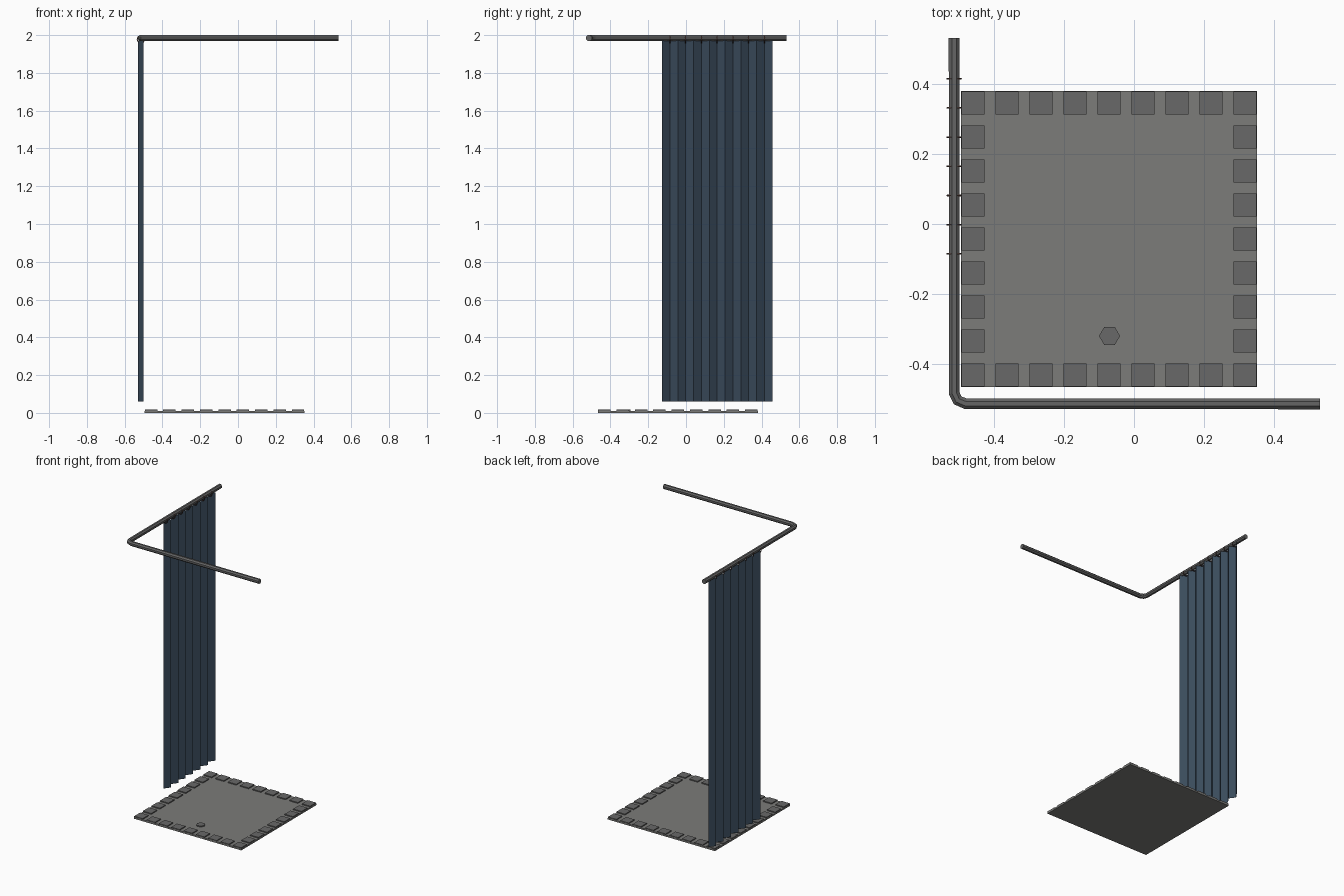
import bpy, bmesh, math
from mathutils import Matrix, Vector

if "Cube" in bpy.data.objects:
    bpy.data.objects.remove(bpy.data.objects["Cube"])


def material(name, rgb):
    m = bpy.data.materials.new(name)
    m.diffuse_color = (*rgb, 1)
    m.use_nodes = True
    m.node_tree.nodes["Principled BSDF"].inputs["Base Color"].default_value = m.diffuse_color
    return m


def finish(name, bm, mat):
    me = bpy.data.meshes.new(name)
    bm.to_mesh(me)
    bm.free()
    ob = bpy.data.objects.new(name, me)
    bpy.context.collection.objects.link(ob)
    me.materials.append(mat)
    return ob


def add_box(bm, x0, x1, y0, y1, z0, z1):
    centre = Vector((x0 + x1, y0 + y1, z0 + z1)) / 2
    size = Matrix.Diagonal((x1 - x0, y1 - y0, z1 - z0, 1))
    bmesh.ops.create_cube(bm, size=1, matrix=Matrix.Translation(centre) @ size)


blue = material("curtain_blue", (0.042, 0.07, 0.105))
brown = material("ring_brown", (0.11, 0.06, 0.05))
grey = material("tray_grey", (0.2, 0.2, 0.192))
dark = material("tile_grey", (0.14, 0.14, 0.138))
metal = material("rail_grey", (0.13, 0.13, 0.13))

X0, Y0, SIDE = -0.494, -0.466, 0.846
BASE_TOP, TILE_TOP = 0.011, 0.018
RAIL = -0.514

# shower tray slab
bm = bmesh.new()
add_box(bm, X0, X0 + SIDE, Y0, Y0 + SIDE, 0, BASE_TOP)
finish("tray_base", bm, grey)

# square tiles around the tray border
bm = bmesh.new()
step, tile = 0.0972, 0.066
for i in range(9):
    for j in range(9):
        if i in (0, 8) or j in (0, 8):
            x, y = X0 + 0.001 + i * step, Y0 + 0.001 + j * step
            add_box(bm, x, x + tile, y, y + tile, BASE_TOP - 0.002, TILE_TOP)
finish("border_tiles", bm, dark)

# hexagonal drain with a corner on the x axis
bm = bmesh.new()
z0 = BASE_TOP - 0.002
bmesh.ops.create_cone(bm, cap_ends=True, segments=6, radius1=0.03, radius2=0.03,
                      depth=TILE_TOP - z0)
bm.verts.ensure_lookup_table()
ang = math.atan2(bm.verts[0].co.y, bm.verts[0].co.x)
bmesh.ops.rotate(bm, verts=bm.verts, matrix=Matrix.Rotation(-ang, 3, 'Z'))
bmesh.ops.translate(bm, verts=bm.verts, vec=(-0.07, -0.32, (TILE_TOP + z0) / 2))
finish("drain", bm, dark)

# L-shaped curtain rail, eight flat sides
cu = bpy.data.curves.new("rail_path", 'CURVE')
cu.dimensions = '3D'
cu.bevel_depth, cu.bevel_resolution, cu.use_fill_caps = 0.0167, 2, True
path = [(RAIL, 0.532), (RAIL, -0.483), (-0.504, -0.504), (-0.48, RAIL), (0.532, RAIL)]
sp = cu.splines.new('POLY')
sp.points.add(len(path) - 1)
for p, (x, y) in zip(sp.points, path):
    p.co = (x, y, 1.9845, 1)
    p.tilt = math.pi / 8
sp.use_smooth = False
rail = bpy.data.objects.new("curtain_rail", cu)
bpy.context.collection.objects.link(rail)
cu.materials.append(metal)
bpy.ops.object.select_all(action='DESELECT')
rail.select_set(True)
bpy.context.view_layer.objects.active = rail
bpy.ops.object.convert(target='MESH')
bpy.ops.object.shade_flat()

# pleated curtain: zigzag profile pulled down from the rail
PLEAT, CY0 = 0.0417, -0.127
bm = bmesh.new()
prev = None
for k in range(15):
    x = RAIL + (-0.015 if k % 2 else 0.015)
    y = CY0 + k * PLEAT
    pair = [bm.verts.new((x, y, z)) for z in (0.06, 1.972)]
    if prev:
        bm.faces.new((prev[0], pair[0], pair[1], prev[1]))
    prev = pair
finish("curtain", bm, blue)

# rings carrying every second fold
for k in range(1, 15, 2):
    bpy.ops.mesh.primitive_torus_add(
        major_segments=16, minor_segments=6, major_radius=0.0195, minor_radius=0.0027,
        location=(RAIL, CY0 + k * PLEAT, 1.9778), rotation=(math.pi / 2, 0, 0))
    ring = bpy.context.object
    ring.name = f"curtain_ring_{k // 2 + 1}"
    ring.data.materials.append(brown)
